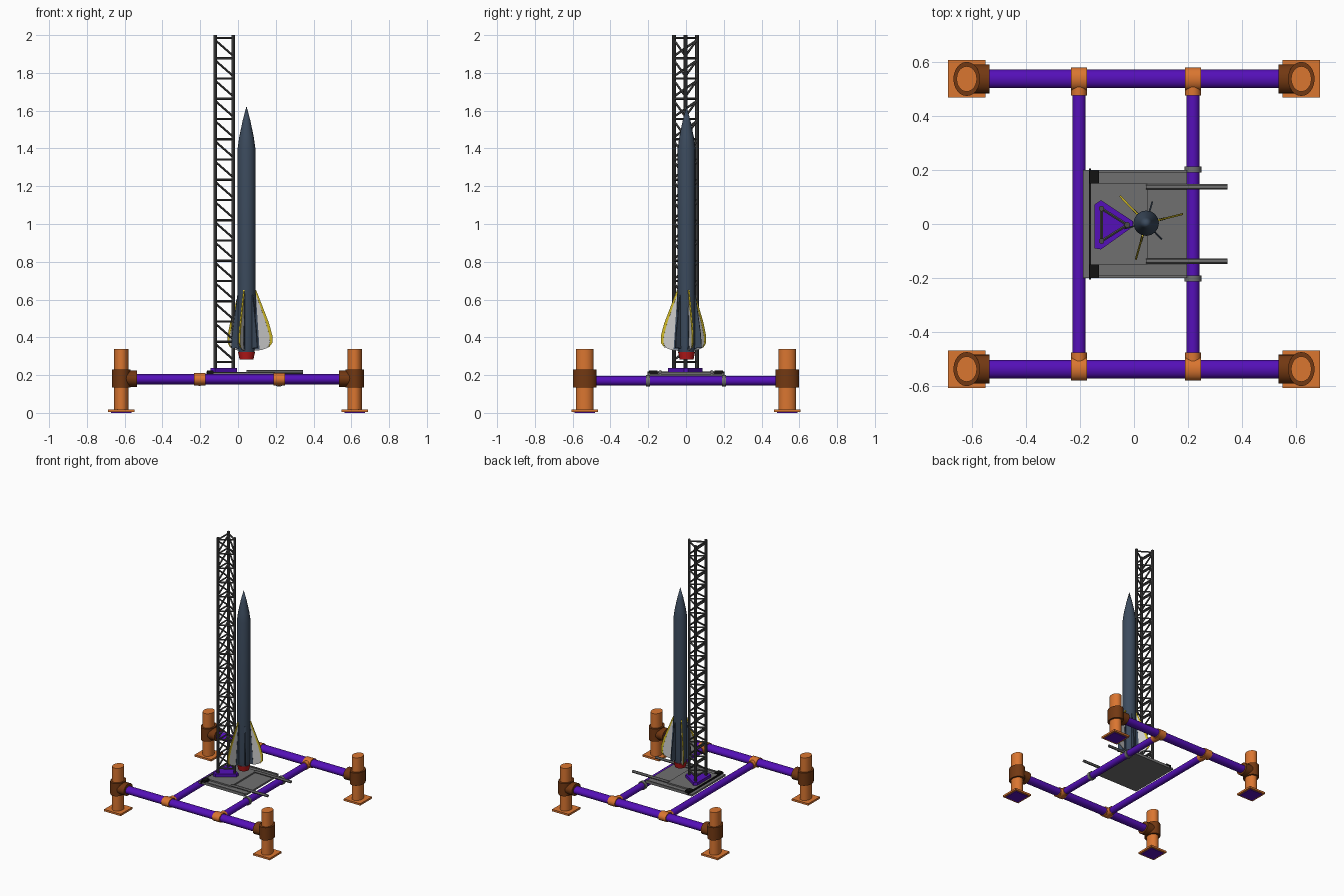
import bpy, bmesh, math
from mathutils import Vector, Matrix

if "Cube" in bpy.data.objects:
    bpy.data.objects.remove(bpy.data.objects["Cube"])


def mat(name, c):
    m = bpy.data.materials.new(name)
    m.diffuse_color = (*c, 1)
    m.use_nodes = True
    m.node_tree.nodes["Principled BSDF"].inputs["Base Color"].default_value = m.diffuse_color
    return m


PURPLE = mat("purple", (0.09, 0.005, 0.48))
ORANGE = mat("orange", (0.70, 0.18, 0.03))
BROWN = mat("brown", (0.17, 0.04, 0.006))
BLUE = mat("slate_blue", (0.045, 0.07, 0.11))
RED = mat("red", (0.5, 0.01, 0.01))
YELLOW = mat("yellow", (0.65, 0.5, 0.02))
WHITE = mat("white", (0.75, 0.72, 0.72))
STEEL = mat("dark_steel", (0.07, 0.07, 0.07))
GREY = mat("plate_grey", (0.16, 0.16, 0.16))
BLACK = mat("black", (0.006, 0.006, 0.006))


def finish(name, bm, m):
    bmesh.ops.recalc_face_normals(bm, faces=bm.faces)
    me = bpy.data.meshes.new(name)
    bm.to_mesh(me)
    bm.free()
    ob = bpy.data.objects.new(name, me)
    bpy.context.collection.objects.link(ob)
    me.materials.append(m)
    return ob


def add_rod(bm, a, b, r, sides, scale=(1, 1, 1), r2=None):
    """Cylinder from a to b, cross-section squashed by world-axis scale."""
    a, b = Vector(a), Vector(b)
    d = b - a
    M = (Matrix.Translation((a + b) / 2) @ Matrix.Diagonal((*scale, 1))
         @ d.to_track_quat('Z', 'Y').to_matrix().to_4x4())
    bmesh.ops.create_cone(bm, cap_ends=True, segments=sides, radius1=r,
                          radius2=r if r2 is None else r2, depth=d.length, matrix=M)


def rod(name, a, b, r, m, sides=24, scale=(1, 1, 1)):
    bm = bmesh.new()
    add_rod(bm, a, b, r, sides, scale)
    return finish(name, bm, m)


def box(name, x, y, z, m):
    bm = bmesh.new()
    c = [(v[0] + v[1]) / 2 for v in (x, y, z)]
    s = [abs(v[1] - v[0]) for v in (x, y, z)]
    bmesh.ops.create_cube(bm, size=1, matrix=Matrix.Translation(c) @ Matrix.Diagonal((*s, 1)))
    return finish(name, bm, m)


def prism(name, pts, off, m, M=Matrix()):
    """Extrude a closed outline of 3D points along the vector off."""
    bm = bmesh.new()
    f = bm.faces.new([bm.verts.new(p) for p in pts])
    g = bmesh.ops.extrude_face_region(bm, geom=[f])
    bmesh.ops.translate(bm, vec=off, verts=[v for v in g['geom'] if isinstance(v, bmesh.types.BMVert)])
    bm.transform(M)
    return finish(name, bm, m)


def lathe(name, prof, c, m, sides=16):
    bm = bmesh.new()
    rings = []
    for r, z in prof:
        n = sides if r else 1
        rings.append([bm.verts.new((c[0] + r * math.cos(2 * math.pi * i / sides),
                                    c[1] + r * math.sin(2 * math.pi * i / sides), z)) for i in range(n)])
    for p, q in zip(rings, rings[1:]):
        for i in range(sides):
            j = (i + 1) % sides
            bm.faces.new((p[i], p[j], q[0]) if len(q) == 1 else (p[i], p[j], q[j], q[i]))
    for e in (rings[0], rings[-1]):
        if len(e) > 2:
            bm.faces.new(e)
    return finish(name, bm, m)


# Corner legs: foot plate, pad, oval post, sleeve and socket
LX, LY, BZ = 0.618, 0.536, 0.178
for sx in (-1, 1):
    for sy in (-1, 1):
        x, y = sx * LX, sy * LY
        box("foot_pad", (x - .055, x + .055), (y - .055, y + .055), (0, .008), PURPLE)
        box("foot_plate", (x - .069, x + .069), (y - .069, y + .069), (.004, .018), ORANGE)
        rod("leg_post", (x, y, .015), (x, y, .337), .047, ORANGE, 24, (.8, 1, 1))
        rod("leg_sleeve", (x, y, .135), (x, y, .23), .063, BROWN, 24, (.78, 1, 1))
        rod("leg_socket", (x, y, BZ + .003), (sx * .534, y, BZ + .003), .053, BROWN, 24, (1, 1, .82))

# Frame: two long beams, two cross beams and tee joints
CROSS = (-.203, .218)
for sy in (-1, 1):
    y = sy * LY
    rod("long_beam", (-LX, y, BZ), (LX, y, BZ), .034, PURPLE, 24, (1, 1, .8))
    for x in CROSS:
        rod("tee_collar", (x - .03, y, BZ), (x + .03, y, BZ), .042, ORANGE, 24, (1, 1, .78))
        rod("tee_stub", (x, y, .172), (x, sy * .475, .172), .029, ORANGE)
for x in CROSS:
    rod("cross_beam", (x, -LY, .17), (x, LY, .17), .0245, PURPLE)

# Tilting platform with rim, raised panel, hinges and fork rods
box("platform", (-.188, .195), (-.2, .2), (.194, .207), GREY)
box("raised_panel", (-.165, .05), (-.15, .15), (.205, .217), GREY)
box("hinge_bar", (-.166, -.158), (-.205, .205), (.2, .218), BLACK)
for sy in (-1, 1):
    box("hinge_block", (-.165, -.13), (sy * .15, sy * .197), (.2, .224), BLACK)
    box("platform_rim", (-.13, .195), (sy * .19, sy * .2), (.2, .214), GREY)
    rod("fork_rod", (.045, sy * .137, .216), (.345, sy * .137, .216), .01, GREY, 12)
    rod("pivot_collar", (.218, sy * .19, .17), (.218, sy * .212, .17), .031, GREY)

# Tower base
base = [(-.146, -.09), (-.122, -.094), (-.004, -.01), (-.004, .01),
        (-.122, .088), (-.146, .072)]
prism("tower_base", [(x, y, .212) for x, y in base], (0, 0, .026), PURPLE)

# Triangular lattice tower
legs = [(-.12, -.063), (-.025, -.003), (-.12, .057)]
bm = bmesh.new()
z0, z1, bays = .225, 2.0, 16
h = (1.985 - .27) / bays
for x, y in legs:
    add_rod(bm, (x, y, z0), (x, y, z1), .0105, 10)
for k in range(3):
    a, b = legs[k], legs[(k + 1) % 3]
    if k == 1:
        a, b = b, a
    for i in range(bays + 1):
        z = .27 + i * h
        add_rod(bm, (*a, z), (*b, z), .006, 6)
        if i < bays:
            add_rod(bm, (*a, z + h - .012), (*b, z + .012), .006, 6)
finish("lattice_tower", bm, STEEL)

# Rocket body, nose and nozzle
C = (.045, .003)
lathe("rocket_body", [(.04, .315), (.047, .36), (.047, 1.40), (.0385, 1.46), (.021, 1.545), (0, 1.625)], C, BLUE)
lathe("rocket_nozzle", [(.037, .283), (.045, .322)], C, RED)

# Three large fins with yellow leading edges, three small fins between them
big = [(.03, .33), (.03, .655), (.05, .63), (.108, .48), (.128, .41), (.13, .375), (.115, .345), (.08, .332)]
edge = [(.043, .65), (.052, .65), (.122, .475), (.14, .41), (.14, .37), (.12, .345),
        (.127, .375), (.124, .41), (.106, .475)]
small = [(.03, .34), (.03, .64), (.05, .62), (.078, .42), (.083, .345)]


def fin(name, pts, t, ang, m):
    M = Matrix.Translation((*C, 0)) @ Matrix.Rotation(math.radians(ang), 4, 'Z')
    prism(name, [(r, -t / 2, z) for r, z in pts], (0, t, 0), m, M)


for k in range(3):
    fin("large_fin", big, .005, 14 + 120 * k, WHITE)
    fin("fin_edge", edge, .007, 14 + 120 * k, YELLOW)
    fin("fin_root", [(.03, .335), (.03, .645), (.05, .63), (.07, .335)], .009, 14 + 120 * k, BLUE)
    fin("small_fin", small, .006, 74 + 120 * k, BLUE)

# Smooth the round parts, keep edges sharp
for ob in bpy.context.collection.objects:
    ob.select_set(True)
    bpy.context.view_layer.objects.active = ob
bpy.ops.object.shade_smooth_by_angle(angle=math.radians(30))
